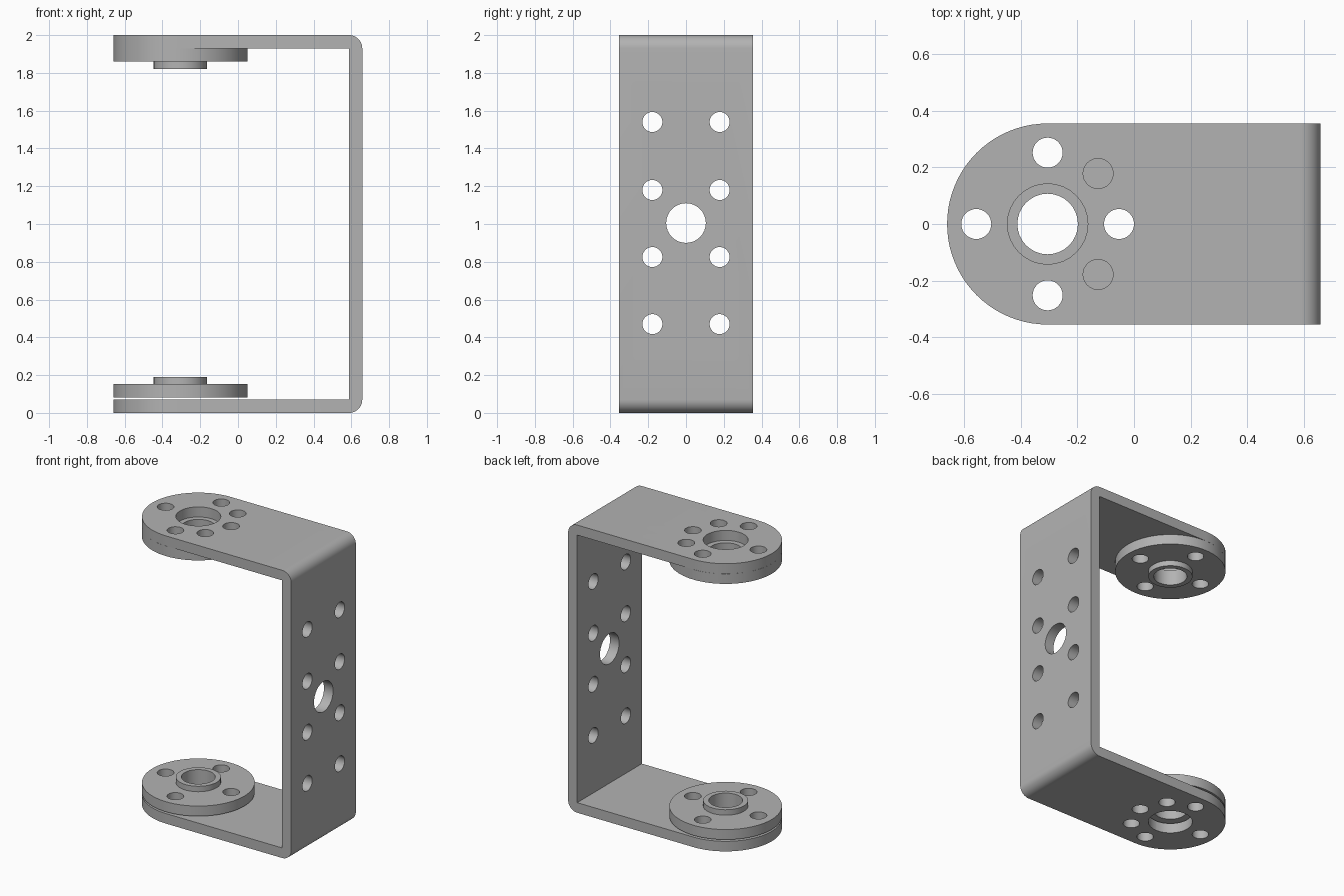
import bpy, bmesh, math
from mathutils import Matrix

cube = bpy.data.objects.get("Cube")
if cube:
    bpy.data.objects.remove(cube, do_unlink=True)

HALF_W = 0.355      # half width of the bracket, also the disc radius
BACK_X = 0.658      # outer face of the back plate
HUB_X = -0.305      # axis of the discs
T = 0.07            # sheet thickness
BOLT_R = 0.252      # bolt circle radius
HOLE_R = 0.053

metal = bpy.data.materials.new("grey metal")
metal.use_nodes = True
GREY = (0.45, 0.45, 0.45, 1)
metal.diffuse_color = GREY
metal.node_tree.nodes["Principled BSDF"].inputs["Base Color"].default_value = GREY


def finish(name, bm):
    bmesh.ops.recalc_face_normals(bm, faces=bm.faces)
    mesh = bpy.data.meshes.new(name)
    bm.to_mesh(mesh)
    bm.free()
    mesh.materials.append(metal)
    obj = bpy.data.objects.new(name, mesh)
    bpy.context.collection.objects.link(obj)
    return obj


def prism(name, points, direction):
    """Extrude a closed outline of 3D points along a direction."""
    bm = bmesh.new()
    face = bm.faces.new([bm.verts.new(p) for p in points])
    out = bmesh.ops.extrude_face_region(bm, geom=[face])
    moved = [g for g in out["geom"] if isinstance(g, bmesh.types.BMVert)]
    bmesh.ops.translate(bm, verts=moved, vec=direction)
    return finish(name, bm)


def add_cylinder(bm, centre, radius, depth, axis="Z", sides=32):
    turn = Matrix.Rotation(math.pi / 2, 4, "Y") if axis == "X" else Matrix()
    bmesh.ops.create_cone(bm, cap_ends=True, segments=sides, radius1=radius,
                          radius2=radius, depth=depth,
                          matrix=Matrix.Translation(centre) @ turn)


def combine(obj, other, operation):
    mod = obj.modifiers.new(operation, "BOOLEAN")
    mod.operation, mod.object, mod.solver = operation, other, "EXACT"
    bpy.ops.object.select_all(action="DESELECT")
    bpy.context.view_layer.objects.active = obj
    obj.select_set(True)
    bpy.ops.object.modifier_apply(modifier=mod.name)
    bpy.data.objects.remove(other, do_unlink=True)


def smooth(obj):
    bpy.ops.object.select_all(action="DESELECT")
    bpy.context.view_layer.objects.active = obj
    obj.select_set(True)
    bpy.ops.object.shade_smooth_by_angle(angle=math.radians(30))


def bolt_holes(bm, z, depth, angles):
    for a in map(math.radians, angles):
        add_cylinder(bm, (HUB_X + BOLT_R * math.cos(a), BOLT_R * math.sin(a), z),
                     HOLE_R, depth)


def arc(cx, cy, radius, start, end, steps):
    for i in range(steps + 1):
        a = math.radians(start + (end - start) * i / steps)
        yield cx + radius * math.cos(a), cy + radius * math.sin(a)


# U-shaped sheet with rounded outer bends
profile = [(-0.7, 0)]
profile += arc(BACK_X - T, T, T, -90, 0, 10)
profile += arc(BACK_X - T, 2 - T, T, 0, 90, 10)
inner = BACK_X - T
profile += [(-0.7, 2), (-0.7, 2 - T), (inner, 2 - T), (inner, T), (-0.7, T)]
bracket = prism("u_bracket", [(x, -HALF_W, z) for x, z in profile], (0, 2 * HALF_W, 0))

# Rounded arm ends
outline = [(0.8, HALF_W + 0.1), (HUB_X, HALF_W + 0.1), (HUB_X, HALF_W)]
outline += list(arc(HUB_X, 0, HALF_W, 90, 270, 40))[1:-1]
outline += [(HUB_X, -HALF_W), (HUB_X, -HALF_W - 0.1), (0.8, -HALF_W - 0.1)]
plan = prism("plan_cutter", [(x, y, -0.1) for x, y in outline], (0, 0, 2.2))
combine(bracket, plan, "INTERSECT")

# Holes through both arms and through the back plate
bm = bmesh.new()
add_cylinder(bm, (HUB_X, 0, 1), 0.142, 2.4)
bolt_holes(bm, 1, 2.4, (0, 45, 90, 180, 270, 315))
add_cylinder(bm, (BACK_X, 0, 1.005), 0.105, 0.4, "X")
for z in (0.47, 0.825, 1.18, 1.54):
    for side in (-1, 1):
        add_cylinder(bm, (BACK_X, side * 0.178, z), HOLE_R, 0.4, "X")
combine(bracket, finish("hole_cutter", bm), "DIFFERENCE")
smooth(bracket)


# Horn discs, each with a raised collar, a bore and four bolt holes
def horn(name, base, direction):
    bm = bmesh.new()
    add_cylinder(bm, (HUB_X, 0, base + direction * 0.035), HALF_W, 0.07, sides=80)
    disc = finish(name, bm)
    bm = bmesh.new()
    add_cylinder(bm, (HUB_X, 0, base + direction * 0.07), 0.142, 0.076)
    combine(disc, finish("collar", bm), "UNION")
    bm = bmesh.new()
    add_cylinder(bm, (HUB_X, 0, base), 0.107, 0.6)
    bolt_holes(bm, base, 0.6, (0, 90, 180, 270))
    combine(disc, finish("disc_cutter", bm), "DIFFERENCE")
    smooth(disc)


horn("lower_horn_disc", 0.082, 1)
horn("upper_horn_disc", 2 - T - 0.0005, -1)
